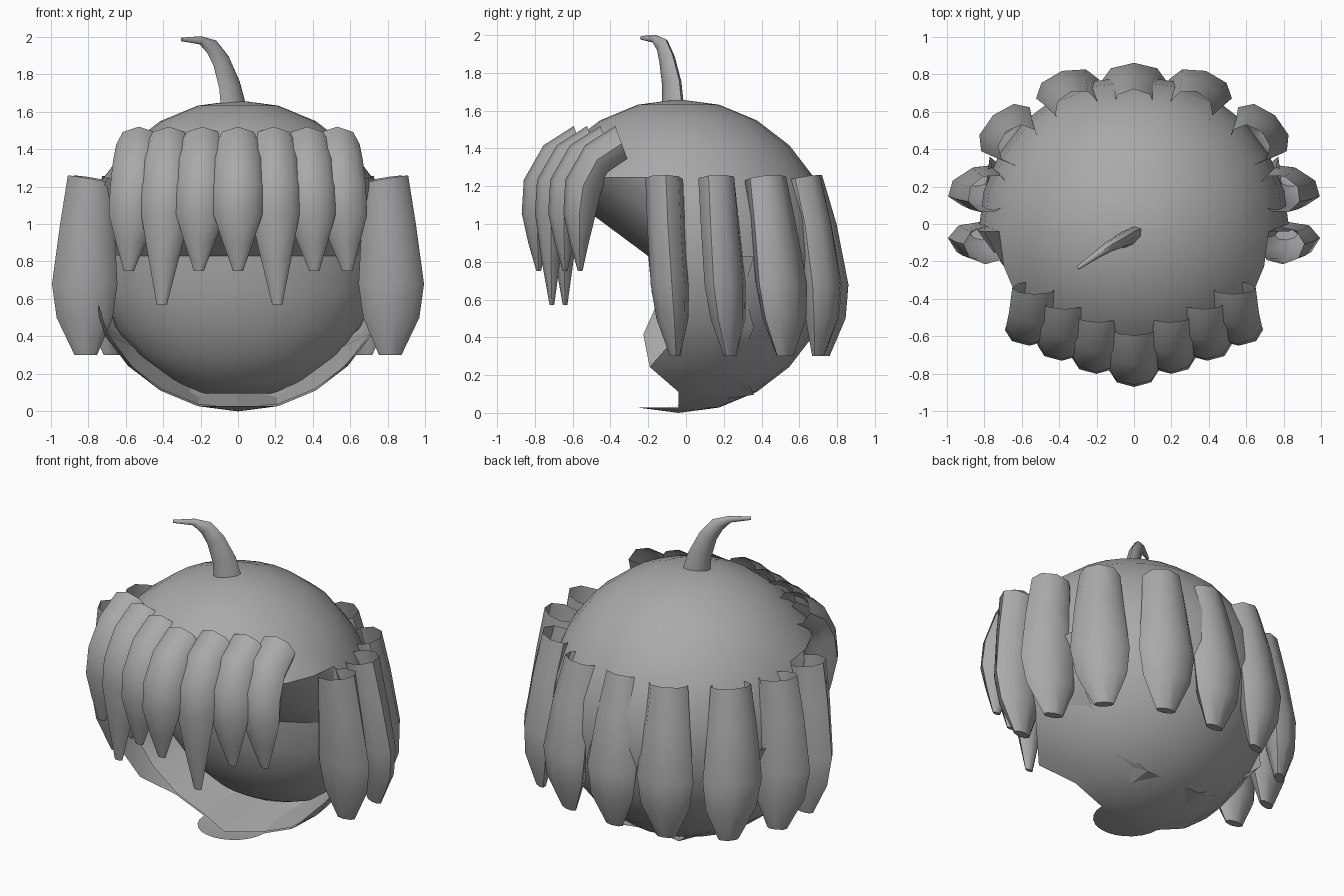
import bpy, bmesh, math
from mathutils import Vector

if "Cube" in bpy.data.objects:
    bpy.data.objects.remove(bpy.data.objects["Cube"])

grey = bpy.data.materials.new("hair grey")
grey.diffuse_color = (0.4, 0.4, 0.4, 1)
grey.use_nodes = True
grey.node_tree.nodes["Principled BSDF"].inputs["Base Color"].default_value = grey.diffuse_color
R, CY, CZ = 0.83, -0.04, 0.83   # scalp radius and centre


def finish(bm, name, angle=35):
    mesh = bpy.data.meshes.new(name)
    bm.to_mesh(mesh)
    bm.free()
    mesh.materials.append(grey)
    ob = bpy.data.objects.new(name, mesh)
    bpy.context.collection.objects.link(ob)
    bpy.ops.object.select_all(action='DESELECT')
    ob.select_set(True)
    bpy.context.view_layer.objects.active = ob
    bpy.ops.object.shade_smooth_by_angle(angle=math.radians(angle))
    return ob


def loft(name, sections, sides=8):
    """Tube through (centre, u axis, v axis) sections, open at the root, closed at the tip."""
    bm = bmesh.new()
    rings = []
    for c, u, v in sections:
        rings.append([bm.verts.new(c + u * math.cos(t) + v * math.sin(t))
                      for t in (2 * math.pi * k / sides for k in range(sides))])
    for a, b in zip(rings, rings[1:]):
        for k in range(sides):
            n = (k + 1) % sides
            bm.faces.new((a[k], b[k], b[n], a[n]))
    tip = bm.faces.new(rings[-1])
    bmesh.ops.recalc_face_normals(bm, faces=bm.faces)
    # make sure the open tube faces outward
    if tip.normal.dot(sections[-1][0] - sections[-2][0]) < 0:
        bmesh.ops.reverse_faces(bm, faces=bm.faces)
    return finish(bm, name, 50)


def ball(lon, lat, r=R):
    lon, lat = math.radians(lon), math.radians(lat)
    return Vector((r * math.cos(lat) * math.cos(lon), CY + r * math.cos(lat) * math.sin(lon),
                   CZ + r * math.sin(lat)))


def face_point(lon, lat):
    """Shallow inner face, its rim just crossing the scalp in a few places."""
    k = 1.0
    if lon in (0, -180):
        k = 1.0 if lat in (0, -30, -75) else 0.945
    lon, lat = math.radians(lon), math.radians(lat)
    return Vector((.77 * k * math.cos(lat) * math.cos(lon),
                   .36 + .56 * math.cos(lat) * math.sin(lon) - (1 - k),
                   CZ + .76 * k * math.sin(lat)))


# Scalp: sphere with the lower front removed and an inward sloping brow
bm = bmesh.new()
bmesh.ops.create_uvsphere(bm, u_segments=24, v_segments=12, radius=R)
bmesh.ops.translate(bm, verts=bm.verts, vec=(0, CY, CZ))
gone = [f for f in bm.faces if f.calc_center_median().y < CY
        and 0.03 < f.calc_center_median().z < CZ]
bmesh.ops.delete(bm, geom=gone, context='FACES_ONLY')


def near(lon, lat):
    p = ball(lon, lat)
    return min(bm.verts, key=lambda v: (v.co - p).length)


# ragged front edge of the lower scalp, longer on the left
ragged = [[(0, -30), (0, -45), (-15, -45)], [(0, -45), (0, -60), (-15, -45)],
          [(180, -30), (195, -30), (195, -45), (180, -45)], [(180, -45), (195, -45), (180, -60)],
          [(180, 0), (195, -30), (180, -15)], [(180, -15), (195, -30), (180, -30)]]
for poly in ragged:
    bm.faces.new([near(*p) for p in poly])
brow = [(lon, near(lon, 0), near(lon, 15)) for lon in range(-165, 0, 15)]
for lon, low, mid in brow:
    low.co = face_point(lon, 0)
    mid.co = (low.co + ball(lon, 30)) / 2
bmesh.ops.delete(bm, geom=[v for v in bm.verts if not v.link_faces], context='VERTS')
bmesh.ops.recalc_face_normals(bm, faces=bm.faces)
finish(bm, "scalp", 30)

# Inner face and the band joining it to the scalp edge
bm = bmesh.new()
lats = list(range(0, -90, -15))
grid = [[bm.verts.new(face_point(lon, lat)) for lon in range(-180, 1, 15)] for lat in lats]
pole = bm.verts.new((0, .34, CZ - .72))
for a, b in zip(grid, grid[1:]):
    for k in range(12):
        bm.faces.new((a[k], b[k], b[k + 1], a[k + 1]))
for k in range(12):
    bm.faces.new((grid[-1][k], pole, grid[-1][k + 1]))
finish(bm, "inner_face", 60)

bm = bmesh.new()
for lon in (0, -180):
    pairs = [(bm.verts.new(ball(lon, lat, R - .01)), bm.verts.new(face_point(lon, lat)))
             for lat in lats]
    pairs.append((bm.verts.new((0, CY - .1, .02)), bm.verts.new((0, .34, CZ - .72))))
    for p, q in zip(pairs, pairs[1:]):
        bm.faces.new((p[0], q[0], q[1], p[1]))
finish(bm, "rim_band", 30)

# Fringe locks: x, y shift, tip height
for i, (x, dy, tip) in enumerate([(-.53, .22, .75), (-.37, .14, .57), (-.19, .07, .75), (0, 0, .75),
                                  (.19, .07, .57), (.37, .14, .75), (.53, .22, .75)]):
    end = x * 1.1
    # centre y, z, half width, half thickness, slope of the section
    prof = [(-.56, 1.425, .12, .10, 70), (-.69, 1.34, .13, .10, 50), (-.765, 1.2, .135, .10, 20),
            (-.785, 1.05, .13, .085, 5), (-.785, (1.05 + tip) / 2, .08, .05, 0),
            (-.78, tip, .027, .012, 0)]
    secs = []
    for y, z, w, t, s in prof:
        s = math.radians(s)
        f = (1.42 - z) / (1.42 - tip)
        secs.append((Vector((x + (end - x) * f, y + dy, z)), Vector((w, 0, 0)),
                     Vector((0, -t * math.cos(s), t * math.sin(s)))))
    loft(f"fringe_lock_{i + 1}", secs)

# Side and back locks: angle round the head, yaw of the wide axis, distance, inward lean at the root
for ang, yaw, rad, lean in [(-4, 4, .82, .03), (16, -20, .86, .06), (38, -42, .87, .09),
                            (65, -17, .84, .12), (90, 0, .80, .14)]:
    for side in ((1,) if ang == 90 else (1, -1)):
        a, w = math.radians(ang), math.radians(yaw)
        out = Vector((side * math.cos(a), math.sin(a), 0))
        wide = Vector((side * math.cos(w), math.sin(w), 0))
        thick = Vector((-wide.y, wide.x, 0))
        secs = []
        for z, dr, back, hw, ht in [(1.24, 1, -.02, .12, .10), (1.0, .45, -.01, .145, .10),
                                    (.68, 0, .01, .175, .10), (.5, 0, .025, .15, .085),
                                    (.30, .2, .04, .06, .028)]:
            c = Vector((0, CY, z)) + out * (rad - dr * lean)
            if ang < 60:
                c.y += back
            # the root end is cut sloping down towards the head
            slope = -.02 if z > 1.1 else 0
            secs.append((c, wide * hw + Vector((0, 0, -slope * (wide.dot(out)))),
                         thick * ht + Vector((0, 0, -slope * (thick.dot(out))))))
        loft(f"lock_{ang}_{'right' if side > 0 else 'left'}", secs)

# Curled sprig on the crown
path = [((-.02, -.07, 1.6), .085, .045), ((-.045, -.075, 1.74), .07, .04),
        ((-.09, -.10, 1.87), .055, .035), ((-.14, -.125, 1.945), .045, .028),
        ((-.2, -.165, 1.98), .022, .02), ((-.3, -.235, 1.985), .01, .01)]
pts = [Vector(p[0]) for p in path]
across = Vector((-.58, .81, 0)).normalized()
secs = []
for i, (_, wide, thin) in enumerate(path):
    tan = (pts[min(i + 1, len(pts) - 1)] - pts[max(i - 1, 0)]).normalized()
    secs.append((pts[i], across * thin, tan.cross(across).normalized() * wide))
loft("crown_sprig", secs)
